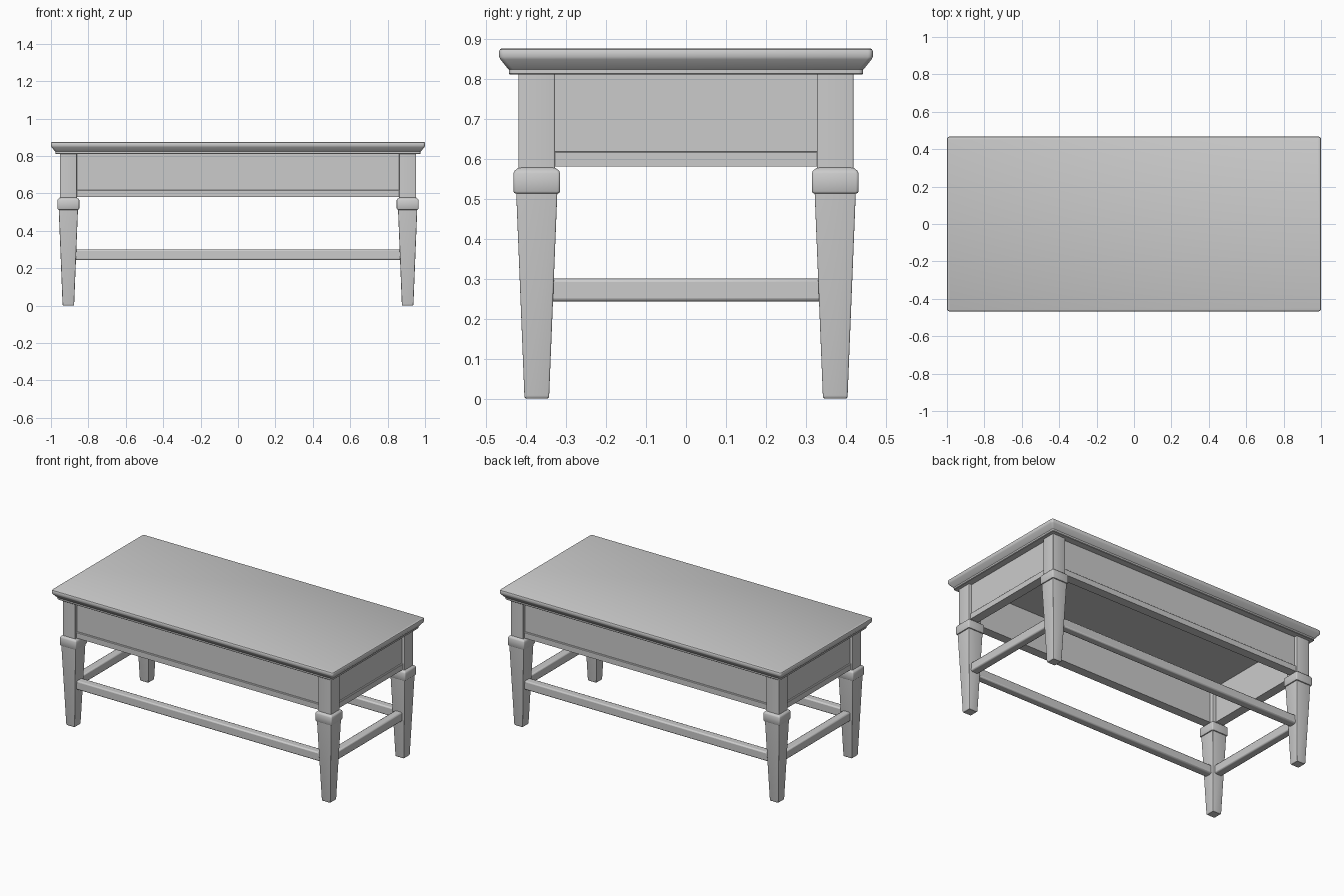
import bpy, bmesh, math

if "Cube" in bpy.data.objects:
    bpy.data.objects.remove(bpy.data.objects["Cube"])

wood = bpy.data.materials.new("grey_wood")
wood.diffuse_color = (0.6, 0.6, 0.6, 1)
wood.use_nodes = True
wood.node_tree.nodes["Principled BSDF"].inputs["Base Color"].default_value = wood.diffuse_color

LEG_X, LEG_Y = 0.907, 0.373   # leg centres
TOP_Z = 0.81                  # underside of the tabletop


def ring_points(hx, hy, r, steps=3):
    """Rectangle outline with rounded corners."""
    pts = []
    for i, (sx, sy) in enumerate([(1, 1), (-1, 1), (-1, -1), (1, -1)]):
        for k in range(steps + 1):
            a = math.pi / 2 * (i + k / steps)
            pts.append((sx * (hx - r) + r * math.cos(a),
                        sy * (hy - r) + r * math.sin(a)))
    return pts


def finish(name, bm, loc=(0, 0, 0), rot=0.0, bevel=0.0):
    bmesh.ops.recalc_face_normals(bm, faces=bm.faces)
    mesh = bpy.data.meshes.new(name)
    bm.to_mesh(mesh)
    bm.free()
    mesh.materials.append(wood)
    ob = bpy.data.objects.new(name, mesh)
    ob.location = loc
    ob.rotation_euler.z = rot
    bpy.context.collection.objects.link(ob)
    if bevel:
        mod = ob.modifiers.new("soft_edges", 'BEVEL')
        mod.width, mod.segments, mod.limit_method = bevel, 2, 'ANGLE'
    bpy.ops.object.select_all(action='DESELECT')
    ob.select_set(True)
    bpy.context.view_layer.objects.active = ob
    bpy.ops.object.shade_smooth_by_angle(angle=math.radians(35))
    return ob


def loft(name, rings, r, loc=(0, 0, 0)):
    """Stack of rounded rectangles (half x, half y, z), capped at both ends."""
    bm = bmesh.new()
    loops = [[bm.verts.new((x, y, z)) for x, y in ring_points(hx, hy, r)]
             for hx, hy, z in rings]
    n = len(loops[0])
    for a, b in zip(loops, loops[1:]):
        for i in range(n):
            j = (i + 1) % n
            bm.faces.new((a[i], a[j], b[j], b[i]))
    bm.faces.new(loops[0][::-1])
    bm.faces.new(loops[-1])
    return finish(name, bm, loc)


def extrude_profile(name, profile, length, loc, rot, bevel=0.0):
    """Profile of (outward, z) points run along local x; outward is local -y."""
    bm = bmesh.new()
    face = bm.faces.new([bm.verts.new((-length / 2, -o, z)) for o, z in profile])
    ext = bmesh.ops.extrude_face_region(bm, geom=[face])
    moved = [g for g in ext["geom"] if isinstance(g, bmesh.types.BMVert)]
    bmesh.ops.translate(bm, vec=(length, 0, 0), verts=moved)
    return finish(name, bm, loc, rot, bevel)


# Tabletop: moulded edge given as (inset from the rim, height)
edge = [(0.027, TOP_Z), (0.024, 0.813), (0.024, 0.823), (0.020, 0.827),
        (0.003, 0.848), (0, 0.854), (0, 0.869), (0.002, 0.873), (0.006, 0.875)]
loft("tabletop", [(1 - i, 0.467 - i, z) for i, z in edge], 0.012)

# Legs: tapered foot, collar and square post
taper = [(0.027, 0), (0.030, 0.003), (0.031, 0.008), (0.0515, 0.518)]
collar = [(0.050, 0.512), (0.056, 0.514), (0.0585, 0.519), (0.0585, 0.563),
          (0.056, 0.569), (0.048, 0.576), (0.044, 0.578)]
post = [(0.0455, 0.57), (0.0455, TOP_Z + 0.003)]
for sx, side in ((-1, "left"), (1, "right")):
    for sy, end in ((-1, "front"), (1, "back")):
        for part, prof, r in (("leg", taper, 0.004), ("leg_collar", collar, 0.007),
                              ("leg_post", post, 0.004)):
            loft(f"{end}_{side}_{part}", [(h, h, z) for h, z in prof], r,
                 (sx * LEG_X, sy * LEG_Y, 0))

# Aprons with a raised lower rail, and stretchers between the legs
apron = [(-0.022, 0.58), (0.036, 0.58), (0.036, 0.615), (0.033, 0.618),
         (0.026, 0.618), (0.026, TOP_Z + 0.002), (-0.022, TOP_Z + 0.002)]
bar = [(-0.026, 0.243), (0.026, 0.243), (0.026, 0.30), (-0.026, 0.30)]
sides = (("front", (0, -LEG_Y, 0), 0, LEG_X),
         ("right", (LEG_X, 0, 0), math.pi / 2, LEG_Y),
         ("back", (0, LEG_Y, 0), math.pi, LEG_X),
         ("left", (-LEG_X, 0, 0), -math.pi / 2, LEG_Y))
for side, loc, rot, half in sides:
    extrude_profile(side + "_apron", apron, 2 * (half - 0.044), loc, rot)
    extrude_profile(side + "_stretcher", bar, 2 * (half - 0.03), loc, rot, 0.008)
